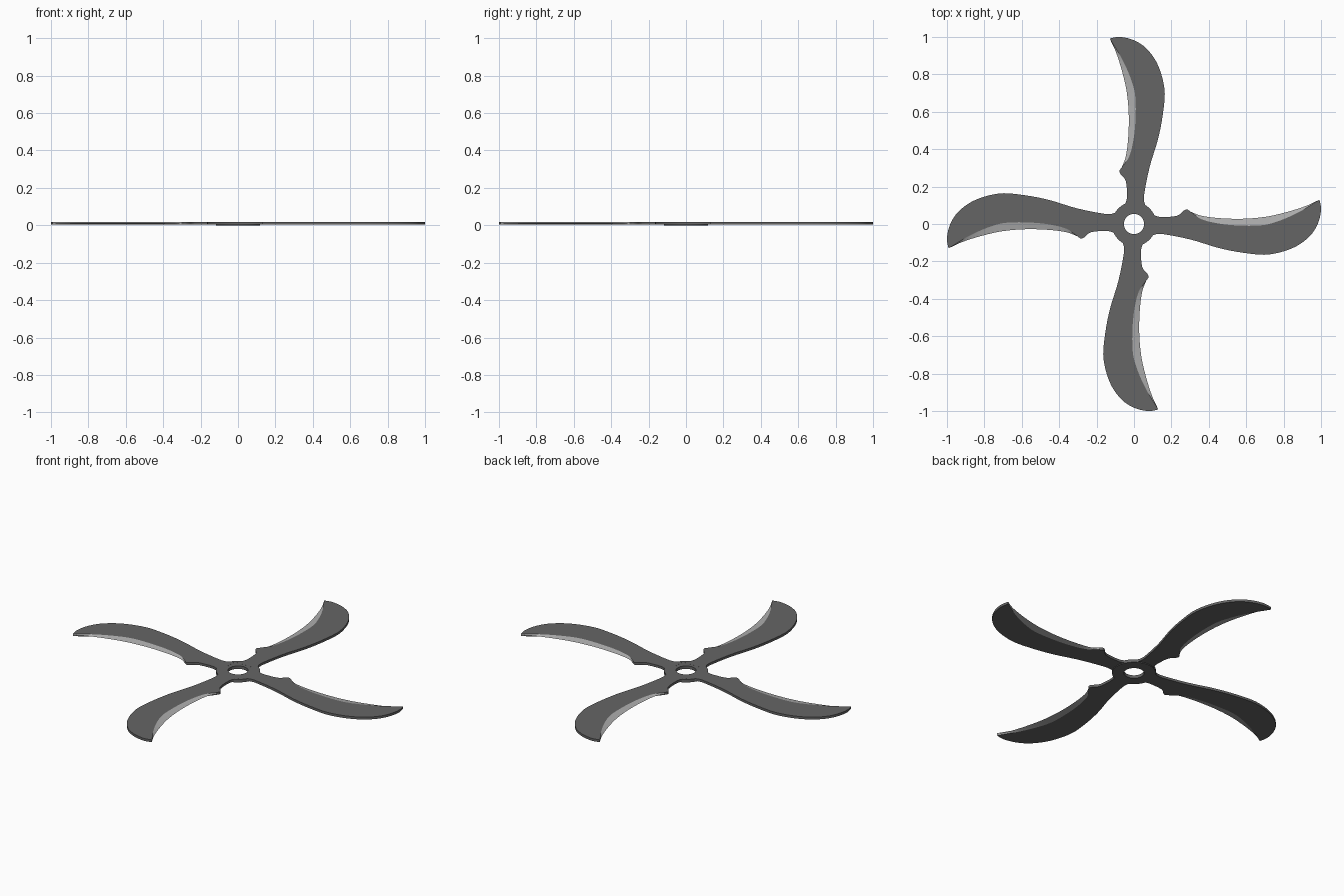
import bpy, bmesh, math
from mathutils import Vector

if "Cube" in bpy.data.objects:
    bpy.data.objects.remove(bpy.data.objects["Cube"])

TOP, LOW = 0.018, 0.004
MID = (TOP + LOW) / 2


def spline(pts, n):
    """Catmull-Rom curve through pts, n steps per span."""
    p = [Vector(q) for q in pts]
    p = [2 * p[0] - p[1]] + p + [2 * p[-1] - p[-2]]
    out = []
    for i in range(1, len(p) - 2):
        a, b, c, d = p[i - 1:i + 3]
        for k in range(n):
            t = k / n
            out.append(0.5 * (2 * b + (c - a) * t + (2 * a - 5 * b + 4 * c - d) * t * t
                              + (3 * b - a - 3 * c + d) * t ** 3))
    return out + [p[-2]]


def material(name, v):
    m = bpy.data.materials.new(name)
    m.diffuse_color = (v, v, v, 1)
    m.use_nodes = True
    m.node_tree.nodes["Principled BSDF"].inputs["Base Color"].default_value = m.diffuse_color
    return m


dark = material("dark_steel", 0.13)
light = material("ground_steel", 0.42)

# Blade profile curves, blade pointing to +y
back = spline([(0.075, 0.075), (0.054, 0.12), (0.057, 0.175), (0.085, 0.31), (0.13, 0.46), (0.156, 0.6),
               (0.163, 0.72), (0.13, 0.845), (0.07, 0.935), (0, 0.982), (-0.075, 1.0), (-0.13, 0.992)], 5)
ridge = spline([(-0.13, 0.992), (-0.068, 0.89), (-0.022, 0.79), (0.006, 0.69), (0.008, 0.56),
                (-0.003, 0.45), (-0.026, 0.36), (-0.066, 0.302)], 5)
edge = spline([(-0.13, 0.992), (-0.095, 0.915), (-0.062, 0.81), (-0.038, 0.70), (-0.028, 0.58),
               (-0.031, 0.46), (-0.044, 0.36), (-0.066, 0.302)], 5)
root = spline([(-0.066, 0.302), (-0.078, 0.283), (-0.07, 0.264), (-0.046, 0.235), (-0.038, 0.18),
               (-0.042, 0.12), (-0.075, 0.075)], 5)

# Blade mesh: flat body plus a double-sided ground bevel
bm = bmesh.new()
outline = back + ridge[1:] + root[1:]
n = len(outline)
up = [bm.verts.new((p.x, p.y, TOP)) for p in outline]
dn = [bm.verts.new((p.x, p.y, LOW)) for p in outline]
r0 = len(back) - 1
r1 = r0 + len(ridge) - 1
caps = [bm.faces.new(up), bm.faces.new(dn[::-1])]
for i in range(n):
    if not r0 <= i < r1:
        j = (i + 1) % n
        bm.faces.new((up[i], dn[i], dn[j], up[j]))
mid = [bm.verts.new((p.x, p.y, MID)) for p in edge]
for k in range(len(mid) - 1):
    i = r0 + k
    for f in ((up[i], mid[k], mid[k + 1], up[i + 1]), (mid[k], dn[i], dn[i + 1], mid[k + 1])):
        bm.faces.new(f).material_index = 1
bm.faces.new((up[r0], dn[r0], mid[0]))
bm.faces.new((up[r1], mid[-1], dn[r1]))
bmesh.ops.triangulate(bm, faces=caps)
bmesh.ops.recalc_face_normals(bm, faces=bm.faces)
blade_mesh = bpy.data.meshes.new("blade")
bm.to_mesh(blade_mesh)
bm.free()
blade_mesh.materials.append(dark)
blade_mesh.materials.append(light)

for i in range(4):
    ob = bpy.data.objects.new(f"blade_{i + 1}", blade_mesh)
    ob.rotation_euler.z = i * math.pi / 2
    bpy.context.collection.objects.link(ob)

# Hub ring with centre hole
bm = bmesh.new()
S = 64
loops = []
for r, z in ((0.118, 0), (0.118, TOP - 0.0003), (0.054, TOP - 0.0003), (0.054, 0)):
    loops.append([bm.verts.new((r * math.cos(2 * math.pi * i / S), r * math.sin(2 * math.pi * i / S), z))
                  for i in range(S)])
for a in range(4):
    A, B = loops[a], loops[(a + 1) % 4]
    for i in range(S):
        j = (i + 1) % S
        bm.faces.new((A[i], A[j], B[j], B[i]))
bmesh.ops.recalc_face_normals(bm, faces=bm.faces)
me = bpy.data.meshes.new("hub_ring")
bm.to_mesh(me)
bm.free()
me.materials.append(dark)
hub = bpy.data.objects.new("hub_ring", me)
bpy.context.collection.objects.link(hub)

# Smooth the curved walls, keep edges sharp
for ob in bpy.data.objects:
    ob.select_set(ob.name in ("blade_1", "hub_ring"))
bpy.context.view_layer.objects.active = hub
bpy.ops.object.shade_smooth_by_angle(angle=math.radians(8))
